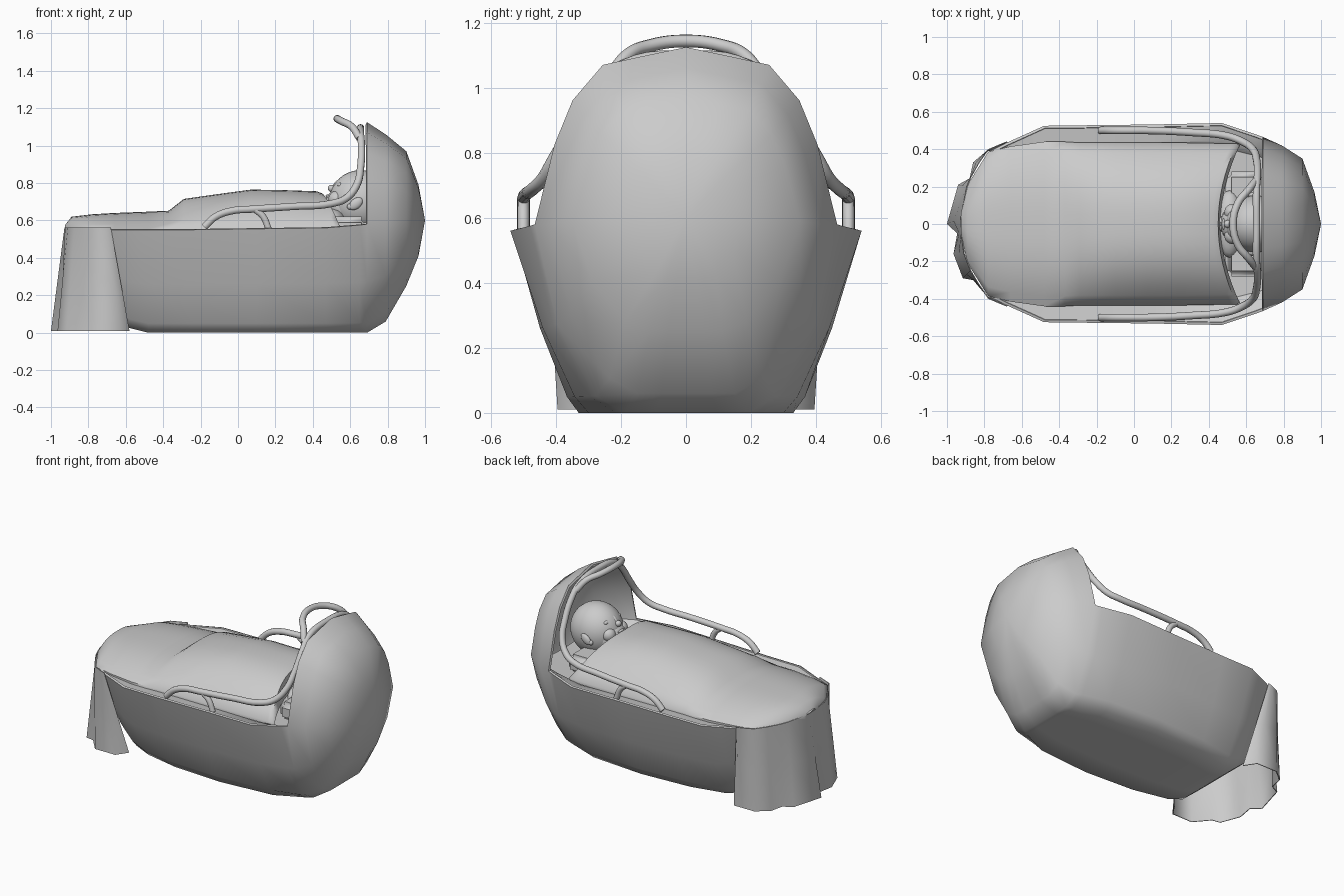
import bpy, bmesh, math
from mathutils import Matrix, Vector

if "Cube" in bpy.data.objects:
    bpy.data.objects.remove(bpy.data.objects["Cube"])

GREY = (0.6, 0.6, 0.6, 1)
grey = bpy.data.materials.new("plain_grey")
grey.use_nodes = True
grey.diffuse_color = GREY
grey.node_tree.nodes["Principled BSDF"].inputs["Base Color"].default_value = GREY


def activate(ob):
    bpy.ops.object.select_all(action="DESELECT")
    ob.select_set(True)
    bpy.context.view_layer.objects.active = ob


def finish(name, bm, angle=50, thickness=0):
    me = bpy.data.meshes.new(name)
    bm.to_mesh(me)
    bm.free()
    me.materials.append(grey)
    ob = bpy.data.objects.new(name, me)
    bpy.context.collection.objects.link(ob)
    activate(ob)
    if thickness:
        mod = ob.modifiers.new("Wall", "SOLIDIFY")
        mod.thickness, mod.offset = thickness, -1
        bpy.ops.object.modifier_apply(modifier=mod.name)
    bpy.ops.object.shade_smooth_by_angle(angle=math.radians(angle))


def loft(bm, rows):
    """Skin equal-length rows of points with quads."""
    grid = [[bm.verts.new(p) for p in row] for row in rows]
    for a, b in zip(grid, grid[1:]):
        for i in range(len(a) - 1):
            bm.faces.new((a[i], a[i + 1], b[i + 1], b[i]))


def clean(bm):
    bmesh.ops.remove_doubles(bm, verts=bm.verts, dist=0.0005)
    bmesh.ops.dissolve_degenerate(bm, edges=bm.edges, dist=0.0001)
    bmesh.ops.recalc_face_normals(bm, faces=bm.faces)


def mirrored(half):
    """Half section from the centre line outwards -> whole section."""
    return [(x, -y, z) for x, y, z in reversed(half[1:])] + half


# Shell: x, bottom z, rim z, rim half width, bottom half width
tub = [(-.91, .5, .55, 0, 0), (-.88, .42, .55, .21, .1), (-.78, .25, .55, .385, .19),
       (-.68, .11, .55, .435, .22), (-.58, .025, .55, .48, .24), (-.48, 0, .55, .525, .26),
       (-.25, 0, .55, .528, .31), (.1, 0, .555, .532, .33), (.47, 0, .56, .54, .3),
       (.65, 0, .575, .48, .215), (.69, 0, .58, .465, .19), (.79, .06, .58, .42, .15),
       (.9, .25, .59, .35, .11), (.965, .41, .6, .17, .06), (1, .6, .6, 0, 0)]
hood_top = [1.125, 1.06, .97, .79, .6]
UPPER = [(0, 1), (.28, .95), (.55, .9), (.75, .7), (.87, .45), (1, 0)]


def lower_row(x, zb, zr, w, b):
    """Flat bottom, then a side that gets rounder towards the head end."""
    k = min(max((x - .47) / .2, 0), 1)
    low, mid = .18 + .14 * k, .59 + .16 * k
    return mirrored([(x, 0, zb), (x, b / 2, zb), (x, b, zb),
                     (x, b + (w - b) * low, zb + (zr - zb) * .09),
                     (x, b + (w - b) * mid, zb + (zr - zb) * .47), (x, w, zr)])


bm = bmesh.new()
loft(bm, [lower_row(*s) for s in tub])
loft(bm, [mirrored([(x, w * a, zr + (zt - zr) * c) for a, c in UPPER])
          for (x, zb, zr, w, b), zt in zip(tub[-5:], hood_top)])
clean(bm)
bm.normal_update()
if min(bm.faces, key=lambda f: f.calc_center_median().z).normal.z > 0:
    bmesh.ops.reverse_faces(bm, faces=bm.faces)
finish("hooded_shell", bm, 75, thickness=.014)

# Mattress: a gently sloping border inside the rim and a flat bed
bm = bmesh.new()
loft(bm, [mirrored([(x, 0, .5), (x, w * .76, .51), (x, w * .82, .54), (x, w - .009, zr - .002)])
          for x, zb, zr, w, b in tub[2:-2]])
clean(bm)
finish("mattress", bm, 30)

# Blanket: x, half width, crown z
spread = [(-.925, .06, .575), (-.89, .21, .62), (-.78, .385, .633), (-.66, .415, .64),
          (-.48, .44, .647), (-.37, .44, .652), (-.29, .435, .715), (-.1, .435, .742),
          (.07, .435, .765), (.25, .435, .762), (.42, .43, .756), (.45, .43, .745),
          (.465, .42, .62)]


def blanket_row(x, w, crown):
    bow = .1 if x > .4 else 0
    pts = []
    for i in range(9):
        t = i / 8
        pts.append((x + bow * t * t, w * t, .555 + (crown - .555) * (1 - t ** 2.6)))
    pts.append((x + bow, w, .535))
    return mirrored(pts)


bm = bmesh.new()
loft(bm, [blanket_row(*s) for s in spread])
clean(bm)
finish("blanket", bm, 60)

# Drape: folded cloth hanging around the foot end
top = [(-.68, .442), (-.71, .43), (-.78, .4), (-.83, .33), (-.875, .25), (-.895, .2),
       (-.928, .03), (-.925, -.05), (-.91, -.16), (-.875, -.25), (-.84, -.31), (-.78, -.4),
       (-.71, -.43), (-.68, -.442)]
hem = [(-.58, .32), (-.63, .395), (-.78, .395), (-.86, .33), (-.88, .24), (-.94, .21),
       (-1, 0), (-.945, -.05), (-.965, -.16), (-.915, -.29), (-.86, -.3), (-.78, -.395),
       (-.63, -.395), (-.58, -.32)]
bm = bmesh.new()
loft(bm, [[(x + (u - x) * f, y + (v - y) * f, .562 - .552 * f)
           for (x, y), (u, v) in zip(top, hem)] for f in (0, .5, 1)])
clean(bm)
finish("foot_drape", bm, 70, thickness=.005)


# Tubular frame
def tube(name, points, radius):
    cu = bpy.data.curves.new(name, "CURVE")
    cu.dimensions = "3D"
    cu.bevel_depth, cu.bevel_resolution = radius, 3
    cu.resolution_u, cu.use_fill_caps = 5, True
    sp = cu.splines.new("BEZIER")
    sp.bezier_points.add(len(points) - 1)
    for bp, p in zip(sp.bezier_points, points):
        bp.co = p
        bp.handle_left_type = bp.handle_right_type = "AUTO"
    cu.materials.append(grey)
    ob = bpy.data.objects.new(name, cu)
    bpy.context.collection.objects.link(ob)
    activate(ob)
    bpy.ops.object.convert(target="MESH")
    bpy.ops.object.shade_smooth_by_angle(angle=math.radians(50))


rail = [(-.18, .5, .565), (-.12, .5, .62), (-.03, .5, .652), (.07, .5, .66),
        (.3, .49, .675), (.5, .47, .69), (.58, .44, .72), (.635, .4, .79),
        (.655, .345, .88), (.66, .265, 1), (.655, .195, 1.065)]
hoop = rail + [(.655, 0, 1.095)] + [(x, -y, z) for x, y, z in reversed(rail)]
tube("carry_frame", hoop, .02)
arch = [(.65, .23, 1.04), (.61, .18, 1.1), (.555, .11, 1.13)]
tube("top_handle", arch + [(.53, 0, 1.144)] + [(x, -y, z) for x, y, z in reversed(arch)], .02)
for side, s in (("left", 1), ("right", -1)):
    tube(side + "_frame_post",
         [(.09, s * .5, .66), (.135, s * .5, .62), (.165, s * .5, .55)], .018)


# Baby: head parts placed in a frame that faces -x and tilts upwards
TILT = (Matrix.Translation((.655, 0, .7)) @ Matrix.Rotation(math.radians(38), 4, "Y")
        @ Matrix.Scale(1.3, 4))


def ball(name, loc, size, frame=TILT, rot=0, seg=20):
    bm = bmesh.new()
    m = (frame @ Matrix.Translation(loc) @ Matrix.Rotation(rot, 4, "Y")
         @ Matrix.Diagonal(Vector((*size, 1))))
    bmesh.ops.create_uvsphere(bm, u_segments=seg, v_segments=seg // 2 + 2, radius=1, matrix=m)
    finish(name, bm, 80)


ball("head", (0, 0, 0), (.13, .118, .13), seg=32)
ball("lower_face", (-.04, 0, -.06), (.083, .088, .073))
ball("nose", (-.127, 0, -.03), (.016, .016, .015))
ball("nose_bridge", (-.121, 0, -.008), (.011, .012, .03))
ball("upper_lip", (-.118, 0, -.066), (.011, .024, .007))
ball("lower_lip", (-.113, 0, -.08), (.011, .019, .007))
ball("chin", (-.093, 0, -.104), (.025, .032, .024))
for side, s in (("left", 1), ("right", -1)):
    ball(side + "_eyelid", (-.109, s * .044, .002), (.011, .022, .011))
    ball(side + "_cheek", (-.084, s * .048, -.052), (.034, .035, .034))
    ball(side + "_ear", (-.01, s * .119, -.018), (.021, .012, .032), rot=.2)
    ball(side + "_ear_lobe", (-.022, s * .116, -.042), (.012, .01, .013))

# Pillow and shoulders below the head
bm = bmesh.new()
bmesh.ops.create_cube(bm, size=1, matrix=Matrix.Translation((.59, 0, .56))
                      @ Matrix.Diagonal((.2, .56, .12, 1)))
bmesh.ops.bevel(bm, geom=bm.edges[:], offset=.03, segments=3, affect="EDGES")
finish("pillow", bm, 50)
ball("shoulders", (.51, 0, .6), (.075, .18, .07), frame=Matrix())
